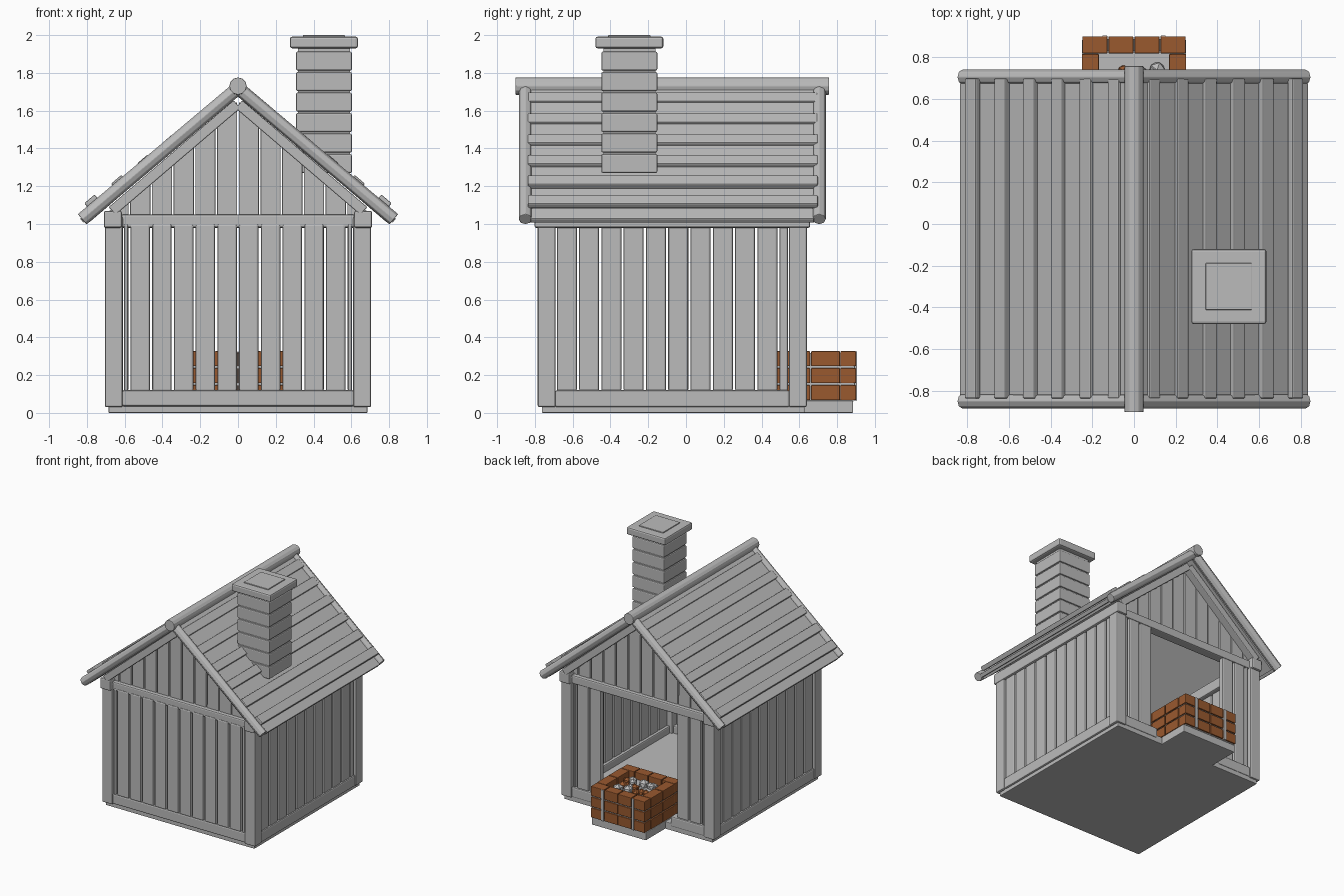
import bpy, bmesh, math, random
from mathutils import Matrix, Vector

random.seed(4)
cube = bpy.data.objects.get("Cube")
if cube:
    bpy.data.objects.remove(cube, do_unlink=True)


def material(name, rgb):
    m = bpy.data.materials.new(name)
    m.use_nodes = True
    color = (*rgb, 1)
    m.diffuse_color = color
    m.node_tree.nodes["Principled BSDF"].inputs["Base Color"].default_value = color
    return m


GREY = material("plain grey", (0.5, 0.5, 0.5))
BROWN = material("brick brown", (0.32, 0.1, 0.028))

MID = -0.0725                    # middle of the building along y
PITCH = math.atan2(0.70, 0.82)   # roof slope
RIDGE_Z = 1.72
SIDES = (-1, 1)


def finish(name, bm, mat, bevel=0.0):
    bmesh.ops.recalc_face_normals(bm, faces=bm.faces)
    mesh = bpy.data.meshes.new(name)
    bm.to_mesh(mesh)
    bm.free()
    mesh.materials.append(mat)
    obj = bpy.data.objects.new(name, mesh)
    bpy.context.collection.objects.link(obj)
    if bevel:
        mod = obj.modifiers.new("rounded edges", "BEVEL")
        mod.width = bevel
        mod.segments = 2
    return obj


def boxes(name, spans, mat=GREY, bevel=0.01, frame=None):
    """One object from several boxes, each given as (x0, x1, y0, y1, z0, z1)."""
    bm = bmesh.new()
    for x0, x1, y0, y1, z0, z1 in spans:
        place = Matrix.Translation(((x0 + x1) / 2, (y0 + y1) / 2, (z0 + z1) / 2))
        size = Matrix.Diagonal((abs(x1 - x0), abs(y1 - y0), abs(z1 - z0), 1))
        bmesh.ops.create_cube(bm, size=1, matrix=place @ size)
    if frame:
        bm.transform(frame)
    return finish(name, bm, mat, bevel)


def log(name, start, end, radius, sides):
    a, b = Vector(start), Vector(end)
    bm = bmesh.new()
    turn = (b - a).to_track_quat('Z', 'Y').to_matrix().to_4x4()
    bmesh.ops.create_cone(bm, cap_ends=True, segments=sides, radius1=radius, radius2=radius,
                          depth=(b - a).length, matrix=Matrix.Translation((a + b) / 2) @ turn)
    return finish(name, bm, GREY, 0.004)


def slope_frame(s):
    """Local axes: down the slope, along the ridge, out of the roof."""
    c, n = math.cos(PITCH), math.sin(PITCH)
    return Matrix(((s * c, 0, s * n, 0), (0, 1, 0, MID), (-n, 0, c, RIDGE_Z), (0, 0, 0, 1)))


def strips(start, end, pitch, gap=0.012):
    """Plank intervals filling a run, the last one cut short."""
    out = []
    while start < end - 0.02:
        out.append((start + gap / 2, min(start + pitch, end) - gap / 2))
        start += pitch
    return out


# Floor and corner posts
boxes("floor", [(-0.685, 0.685, MID - 0.69, MID + 0.7, 0, 0.06)], bevel=0.005)
boxes("corner_posts", [(s * 0.61, s * 0.705, MID + t * 0.6175, MID + t * 0.7125, 0.03, 1.04)
                       for s in SIDES for t in SIDES])

# Sill and top beams
boxes("side_sills", [(s * 0.63, s * 0.7, MID - 0.62, MID + 0.62, 0.03, 0.12) for s in SIDES])
boxes("front_sill", [(-0.615, 0.615, MID - 0.705, MID - 0.63, 0.035, 0.12)])
boxes("back_sills", [(s * 0.3, s * 0.615, MID + 0.63, MID + 0.705, 0.035, 0.12) for s in SIDES])
boxes("side_top_beams", [(s * 0.615, s * 0.71, MID - 0.73, MID + 0.73, 0.98, 1.07) for s in SIDES])
boxes("gable_top_beams", [(-0.62, 0.62, MID + t * 0.62, MID + t * 0.7, 0.98, 1.05) for t in SIDES])

# Wall planks
half = strips(0, 0.61, 0.115)
boxes("front_planks", [(s * a, s * b, MID - 0.705, MID - 0.66, 0.115, 1.0)
                       for s in SIDES for a, b in half])
boxes("back_planks", [(s * a, s * b, MID + 0.65, MID + 0.695, 0.115, 0.99)
                      for s in SIDES for a, b in half if a > 0.32])
boxes("side_planks", [(s * 0.65, s * 0.692, a, b, 0.115, 1.0)
                      for s in SIDES for a, b in strips(MID - 0.6175, MID + 0.6175, 0.118)])

# Gable planks with tops cut to the roof slope
for t, label in ((-1, "front"), (1, "back")):
    bm = bmesh.new()
    for s in SIDES:
        for a, b in strips(0, 0.69, 0.115, 0.008):
            corners = [(a, 1.04), (b, 1.04)] + [(x, 1.65 - math.tan(PITCH) * x) for x in (b, a)]
            face = bm.faces.new([bm.verts.new((s * x, MID + t * 0.67, z)) for x, z in corners])
            ext = bmesh.ops.extrude_face_region(bm, geom=[face])["geom"]
            verts = [v for v in ext if isinstance(v, bmesh.types.BMVert)]
            bmesh.ops.translate(bm, verts=verts, vec=(0, -t * 0.035, 0))
    finish(label + "_gable_planks", bm, GREY, 0.005)

# Roof: sheet, planks, raised battens, gable trim and edge logs
LIFT = (0.02, 0.023, 0.027, 0.031, 0.039, 0.052)
for s, label in ((-1, "right"), (1, "left")):
    frame = slope_frame(s)
    cos = math.cos(PITCH)
    boxes(label + "_roof_sheet", [(0.02, 1.06, -0.75, 0.75, -0.03, -0.005)], bevel=0, frame=frame)
    centres = [(0.08 + 0.133 * i) / cos for i in range(6)]
    boxes(label + "_roof_planks", [(u + 0.022, min(u + 0.157, 1.085), -0.75, 0.75, -0.012, 0.018)
                                   for u in [centres[0] - 0.175] + centres],
          bevel=0.006, frame=frame)
    boxes(label + "_roof_battens", [(u - 0.036, u + 0.036, -0.765, 0.77, h - 0.025, h + 0.012)
                                    for u, h in zip(centres, LIFT)], bevel=0.007, frame=frame)
    boxes(label + "_gable_trim", [(0.06, 0.93, t * 0.66, t * 0.73, -0.09, -0.035) for t in SIDES],
          bevel=0.006, frame=frame)
    for t, end in ((-1, "front"), (1, "back")):
        y = MID + t * 0.7775
        log(f"{label}_{end}_rafter", (0, y, RIDGE_Z), (s * 0.825, y, 1.025), 0.036, 8)
log("ridge_log", (0, MID - 0.83, 1.73), (0, MID + 0.83, 1.73), 0.046, 12)

# Chimney
CX, CY = 0.455, -0.3


def square(r, z0, z1):
    return (CX - r, CX + r, CY - r, CY + r, z0, z1)


boxes("chimney_core", [square(0.138, 1.28, 1.94)], bevel=0)
boxes("chimney_blocks", [square(0.148, 1.27 + 0.1085 * i, 1.37 + 0.1085 * i) for i in range(6)],
      bevel=0.008)
boxes("chimney_cap", [square(0.18, 1.93, 1.992)], bevel=0.012)
boxes("chimney_cap_plate", [square(0.112, 1.985, 2.0)], bevel=0.004)

# Fire pit: base, mortar walls, three courses of bricks
Y0, Y1 = 0.42, 0.9
boxes("pit_base", [(-0.25, 0.25, Y0, 0.885, 0, 0.065)], bevel=0.006)
boxes("pit_mortar", [(s * 0.18, s * 0.238, Y0 + 0.012, Y1 - 0.012, 0.06, 0.318) for s in SIDES]
      + [(-0.2, 0.2, y, y + 0.058, 0.06, 0.318) for y in (Y0 + 0.012, Y1 - 0.07)], bevel=0)
bricks = []
for course in range(3):
    z = 0.067 + 0.09 * course
    for y in (Y0, Y1 - 0.082):
        bricks += [(a, b, y, y + 0.082, z, z + 0.08) for a, b in strips(-0.25, 0.25, 0.125, 0.006)]
    for s in SIDES:
        bricks += [(s * 0.168, s * 0.25, a, b, z, z + 0.08)
                   for a, b in strips(Y0 + 0.082, Y1 - 0.082, 0.158, 0.006)]
boxes("pit_bricks", bricks, BROWN, 0.004)
boxes("pit_straps", [(s * 0.14 - 0.012, s * 0.14 + 0.012, Y1 - 0.01, Y1 + 0.005, 0.065, 0.325)
                     for s in SIDES], bevel=0.003)

# Ash bed with lumps of fuel
boxes("ash_bed", [(-0.175, 0.175, Y0 + 0.07, Y1 - 0.07, 0.06, 0.27)], bevel=0)
for name, mat, count in (("ash_lumps", GREY, 12), ("ember_lumps", BROWN, 9)):
    bm = bmesh.new()
    for _ in range(count):
        spot = Vector((random.uniform(-0.13, 0.13), random.uniform(0.54, 0.78), 0.28))
        bmesh.ops.create_icosphere(bm, subdivisions=1, radius=random.uniform(0.028, 0.045),
                                   matrix=Matrix.Translation(spot))
    finish(name, bm, mat)
